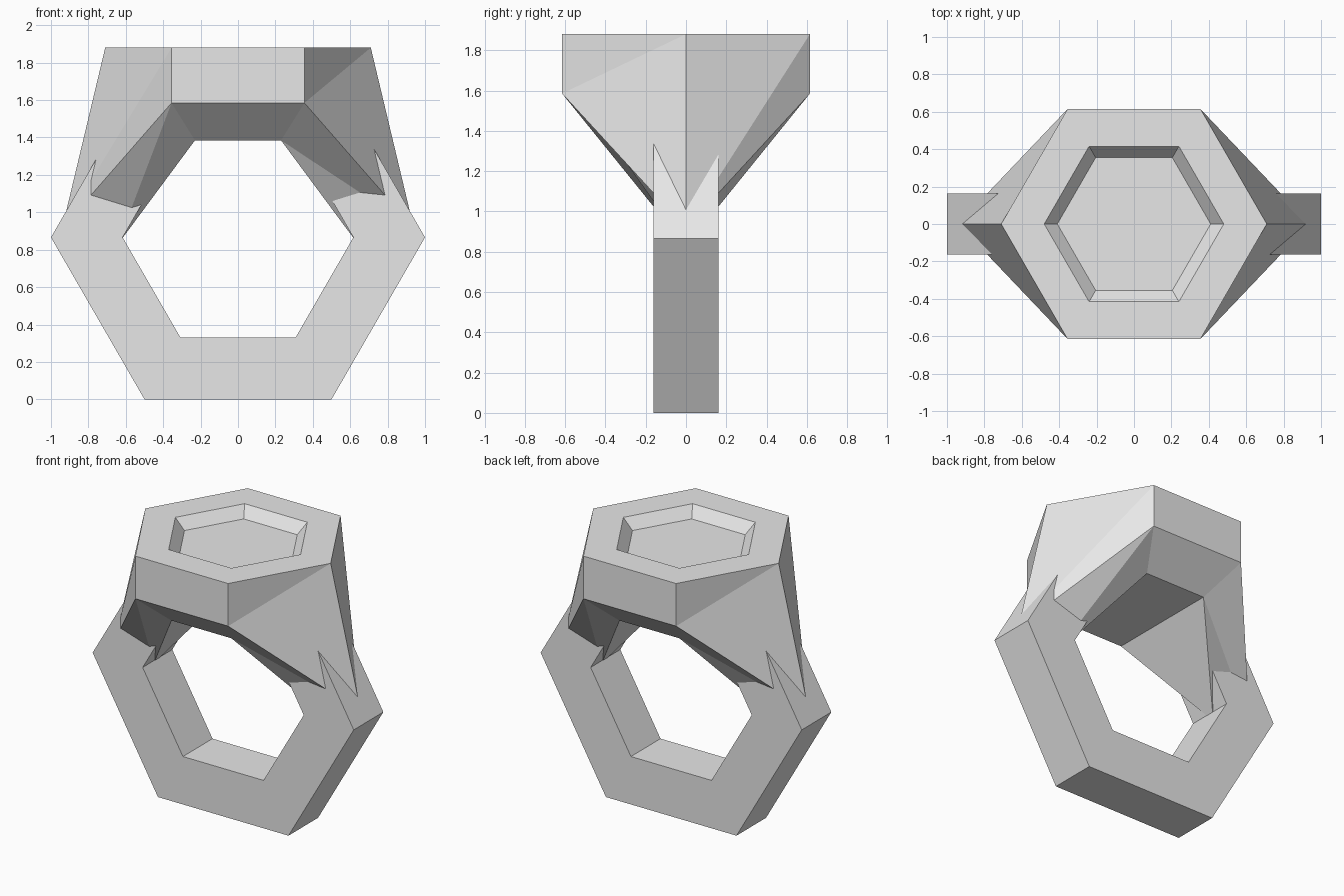
import bpy
import bmesh
from math import cos, sin, pi

cube = bpy.data.objects.get("Cube")
if cube:
    bpy.data.objects.remove(cube, do_unlink=True)

# Single pale grey material
grey = bpy.data.materials.new("pale grey")
grey.use_nodes = True
grey.diffuse_color = (0.8, 0.8, 0.8, 1)
grey.node_tree.nodes["Principled BSDF"].inputs["Base Color"].default_value = (0.8, 0.8, 0.8, 1)


def finish(bm, name):
    bmesh.ops.recalc_face_normals(bm, faces=bm.faces)
    mesh = bpy.data.meshes.new(name)
    bm.to_mesh(mesh)
    bm.free()
    mesh.materials.append(grey)
    obj = bpy.data.objects.new(name, mesh)
    bpy.context.collection.objects.link(obj)
    return obj


def hexagon(radius):
    return [(radius * cos(i * pi / 3), radius * sin(i * pi / 3)) for i in range(6)]


def bridge(bm, a, b):
    for i in range(6):
        j = (i + 1) % 6
        bm.faces.new((a[i], a[j], b[j], b[i]))


# Hexagonal finger band, standing upright
MID, HALF = 0.866, 0.162
bm = bmesh.new()
loops = [[bm.verts.new((x, y, z + MID)) for x, z in hexagon(r)]
         for r, y in ((1, -HALF), (1, HALF), (0.617, HALF), (0.617, -HALF))]
for k in range(4):
    bridge(bm, loops[k], loops[(k + 1) % 4])
finish(bm, "ring_band")

# Faceted head: corner points, repeated by a half turn about z
TOP = 1.88
points = {
    "rim": (0.355, -0.615, TOP), "rim2": (-0.355, -0.615, TOP),
    "low": (0.355, -0.615, 1.585), "low2": (-0.355, -0.615, 1.585),
    "base": (0.23, -0.4, 1.385), "base2": (-0.23, -0.4, 1.385),
    "side": (0.71, 0, TOP), "outer": (0.94, 0, 0.916), "inner": (0.645, 0, 0.825),
}
bm = bmesh.new()
near = {n: bm.verts.new(p) for n, p in points.items()}
far = {n: bm.verts.new((-x, -y, z)) for n, (x, y, z) in points.items()}

# Faces of one half; a leading "-" takes the point from the other half
half_faces = (
    "rim low low2 rim2", "low base base2 low2",
    "side rim low", "side low outer", "low outer base", "base outer inner",
    "-side rim2 -outer", "rim2 low2 -outer", "low2 -inner -outer", "low2 base2 -inner",
    "inner base -base2",
)
for here, there in ((near, far), (far, near)):
    for face in half_faces:
        bm.faces.new([there[n[1:]] if n[0] == "-" else here[n] for n in face.split()])
bm.faces.new([s[n] for s in (near, far) for n in ("base2", "base")])

# Flat top with a sloped hexagonal recess
rim = [near["side"], far["rim2"], far["rim"], far["side"], near["rim2"], near["rim"]]
opening = [bm.verts.new((x, y, TOP)) for x, y in hexagon(0.48)]
floor = [bm.verts.new((x, y, TOP - 0.073)) for x, y in hexagon(0.41)]
bridge(bm, rim, opening)
bridge(bm, opening, floor)
bm.faces.new(floor)
finish(bm, "ring_head")
